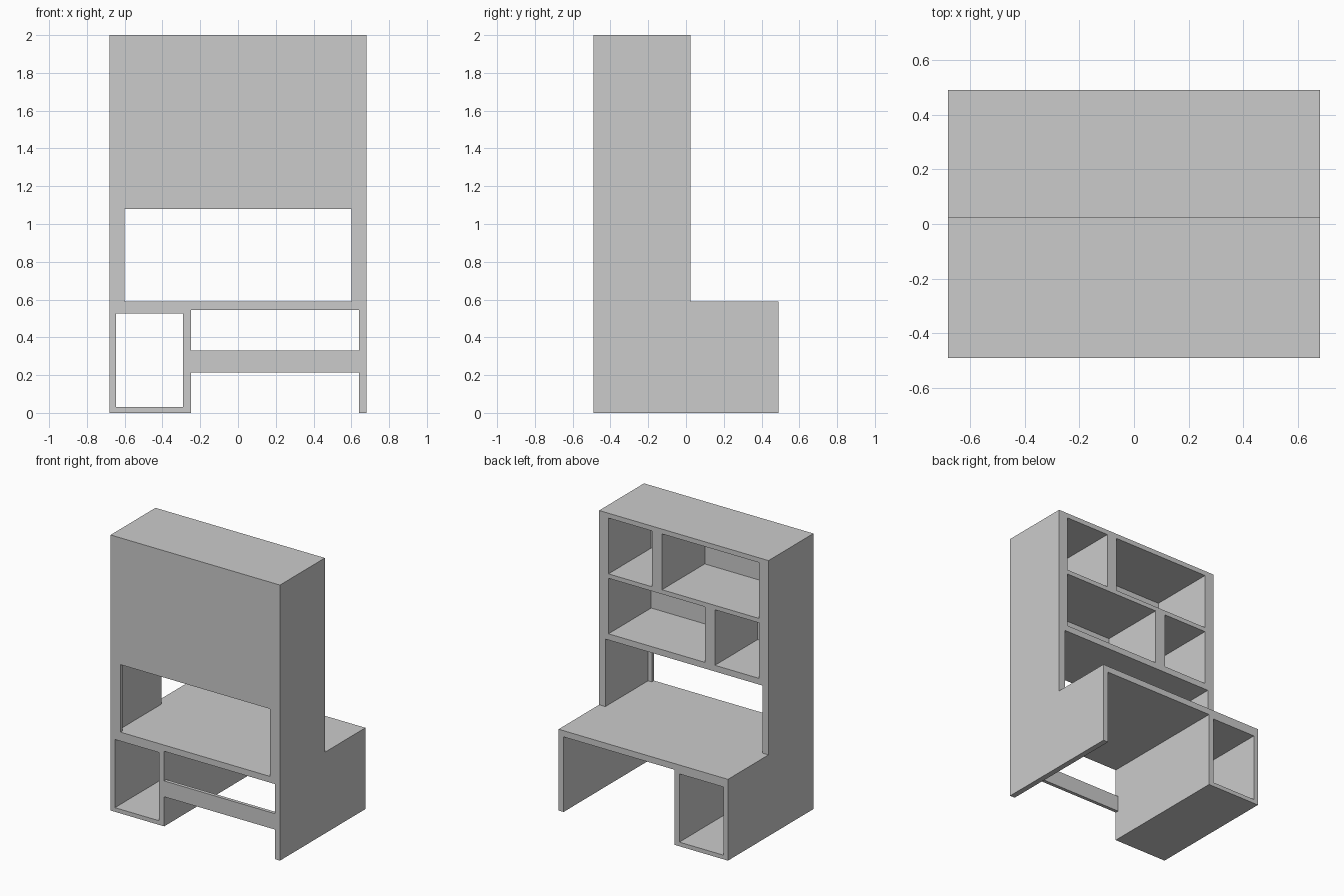
import bpy
import bmesh
from mathutils import Vector

if "Cube" in bpy.data.objects:
    bpy.data.objects.remove(bpy.data.objects["Cube"])

W, D = 0.68, 0.49          # half width, half depth
DESK, TOP = 0.59, 2.0      # desk height, full height
HUTCH = 0.025              # open edge of the shelf unit
BACK = -D + 0.025          # inner face of the back panel


def box(name, x, y, z):
    """Box panel from (min, max) ranges."""
    bm = bmesh.new()
    bmesh.ops.create_cube(bm, size=1)
    lo, hi = Vector((x[0], y[0], z[0])), Vector((x[1], y[1], z[1]))
    for v in bm.verts:
        v.co = Vector(((lo[i] + hi[i]) / 2 + v.co[i] * (hi[i] - lo[i])) for i in range(3))
    mesh = bpy.data.meshes.new(name)
    bm.to_mesh(mesh)
    bm.free()
    ob = bpy.data.objects.new(name, mesh)
    bpy.context.collection.objects.link(ob)
    return ob


def mirrored_box(name, x, y, z):
    """Box panel repeated on the other side of x = 0."""
    ob = box(name, x, y, z)
    ob.modifiers.new("mirror", 'MIRROR').use_axis[0] = True
    return ob


full = (-D, D)
inner = (BACK, HUTCH)

# Desk: top, leg panel and stretcher
box("desk_top", (-W, W), full, (0.545, DESK))
box("leg_panel", (0.64, W), full, (0, 0.545))
box("stretcher", (-0.25, 0.64), (-D, -D + 0.025), (0.215, 0.33))

# Pedestal: open tube at the other end
box("pedestal_outer_side", (-W, -0.645), full, (0, 0.545))
box("pedestal_inner_side", (-0.29, -0.25), full, (0, 0.545))
box("pedestal_bottom", (-0.645, -0.29), full, (0, 0.03))
box("pedestal_top", (-0.645, -0.29), full, (0.525, 0.545))

# Hutch: sides, back panel and the narrow strips beside the back opening
mirrored_box("hutch_side", (0.63, W), (-D, HUTCH), (DESK, TOP))
box("hutch_back", (-0.63, 0.63), (-D, BACK), (1.08, TOP))
mirrored_box("back_strip", (0.60, 0.63), (-D, BACK), (DESK, 1.08))

# Shelves, side liners and staggered dividers
shelves = [("lower_shelf", 1.08, 1.125), ("middle_shelf", 1.528, 1.56), ("hutch_top", 1.965, TOP)]
for name, z0, z1 in shelves:
    box(name, (-0.63, 0.63), inner, (z0, z1))
for row, centre in ((0, -0.21), (1, 0.215)):
    z = (shelves[row][2], shelves[row + 1][1])
    label = ("lower", "upper")[row]
    box(label + "_divider", (centre - 0.04, centre + 0.04), inner, z)
    mirrored_box(label + "_side_liner", (0.605, 0.63), inner, z)
